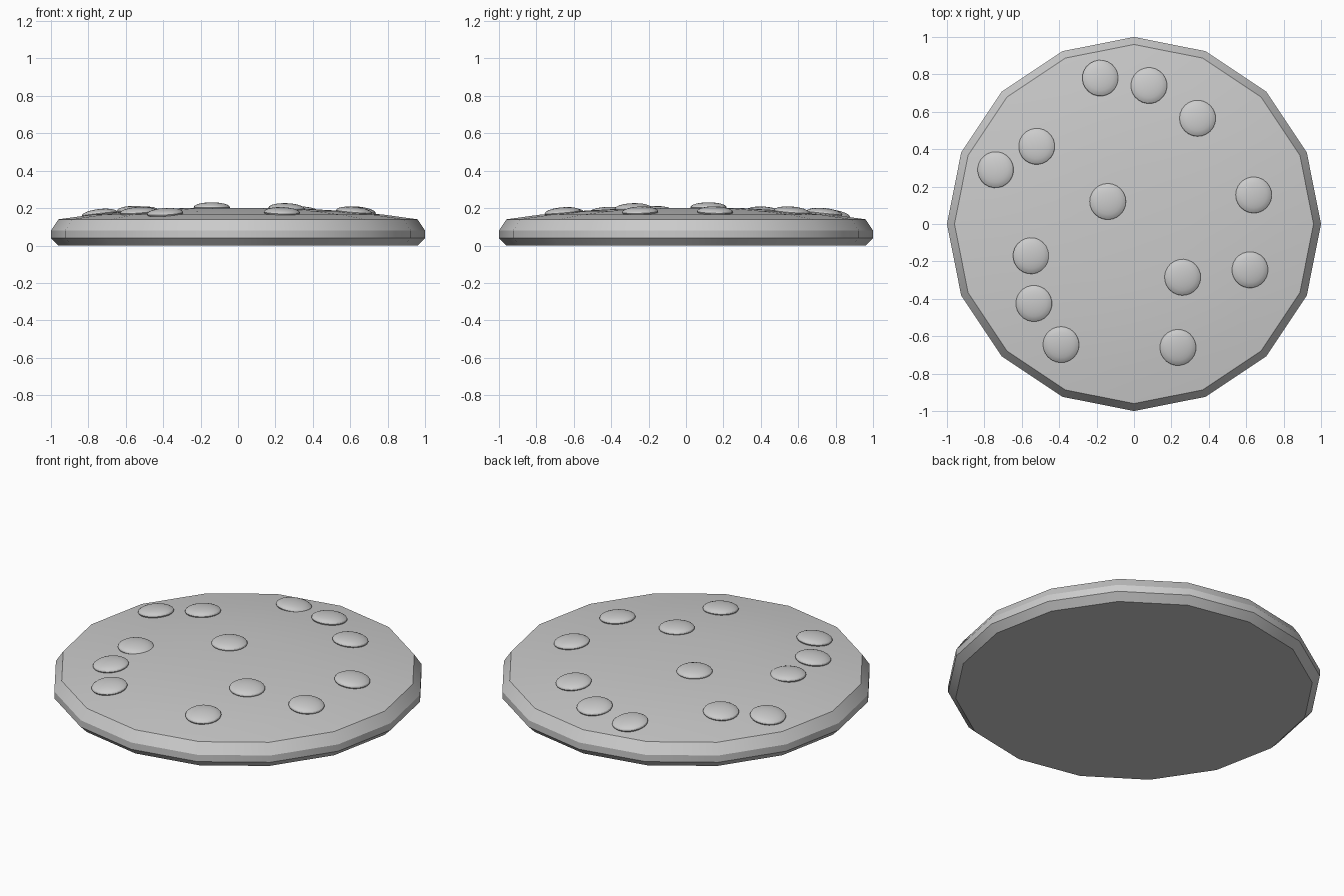
import bpy, bmesh
from math import sin, cos, pi
from mathutils import Vector

if "Cube" in bpy.data.objects:
    bpy.data.objects.remove(bpy.data.objects["Cube"])

SIDES = 16
PROFILE = [(0.96, 0.0), (1.0, 0.04), (1.0, 0.08), (0.96, 0.14),
           (0.78, 0.165), (0.56, 0.185), (0.3, 0.2)]


def finish(bm, name):
    mesh = bpy.data.meshes.new(name)
    bm.to_mesh(mesh)
    bm.free()
    obj = bpy.data.objects.new(name, mesh)
    bpy.context.collection.objects.link(obj)
    bpy.ops.object.select_all(action='DESELECT')
    obj.select_set(True)
    bpy.context.view_layer.objects.active = obj
    bpy.ops.object.shade_smooth_by_angle(angle=pi / 6)
    return obj


# Cookie body: revolved 16-sided profile with flat base and gently domed top
bm = bmesh.new()
rings = [[bm.verts.new((r * cos(2 * pi * i / SIDES), r * sin(2 * pi * i / SIDES), z))
          for i in range(SIDES)] for r, z in PROFILE]
for low, high in zip(rings, rings[1:]):
    for i in range(SIDES):
        j = (i + 1) % SIDES
        bm.faces.new((low[i], low[j], high[j], high[i]))
bm.faces.new(rings[0][::-1])
bm.faces.new(rings[-1])
finish(bm, "cookie_body")


def surface_height(r):
    for (r0, z0), (r1, z1) in zip(PROFILE[3:], PROFILE[4:]):
        if r1 <= r <= r0:
            return z0 + (z1 - z0) * (r0 - r) / (r0 - r1)
    return PROFILE[-1][1]


# Chips: flattened spheres resting in the dome; x, y, lift, tilt towards +x
CHIPS = [(-0.18, 0.78, 0.002, 0.08), (0.08, 0.74, 0.005, 0), (0.34, 0.565, 0.005, 0),
         (-0.52, 0.415, 0.005, 0), (-0.74, 0.29, 0.005, 0), (-0.14, 0.12, 0.004, 0),
         (0.64, 0.155, 0.005, 0), (-0.55, -0.17, 0.001, 0.09), (-0.535, -0.425, 0.005, 0),
         (-0.39, -0.645, 0.005, 0), (0.26, -0.285, 0.004, 0), (0.62, -0.245, 0.005, 0),
         (0.235, -0.66, 0.005, 0)]
for n, (x, y, lift, tilt) in enumerate(CHIPS):
    r = Vector((x, y)).length
    slope = (surface_height(r + 0.08) - surface_height(r - 0.08)) / 0.16
    bm = bmesh.new()
    bmesh.ops.create_uvsphere(bm, u_segments=24, v_segments=12, radius=1)
    bmesh.ops.scale(bm, vec=(0.097, 0.097, 0.027), verts=bm.verts)
    obj = finish(bm, f"chip_{n + 1}")
    obj.location = (x, y, surface_height(r) + lift)
    normal = Vector((-slope * x / r + tilt, -slope * y / r, 1))
    obj.rotation_euler = normal.to_track_quat('Z', 'Y').to_euler()
